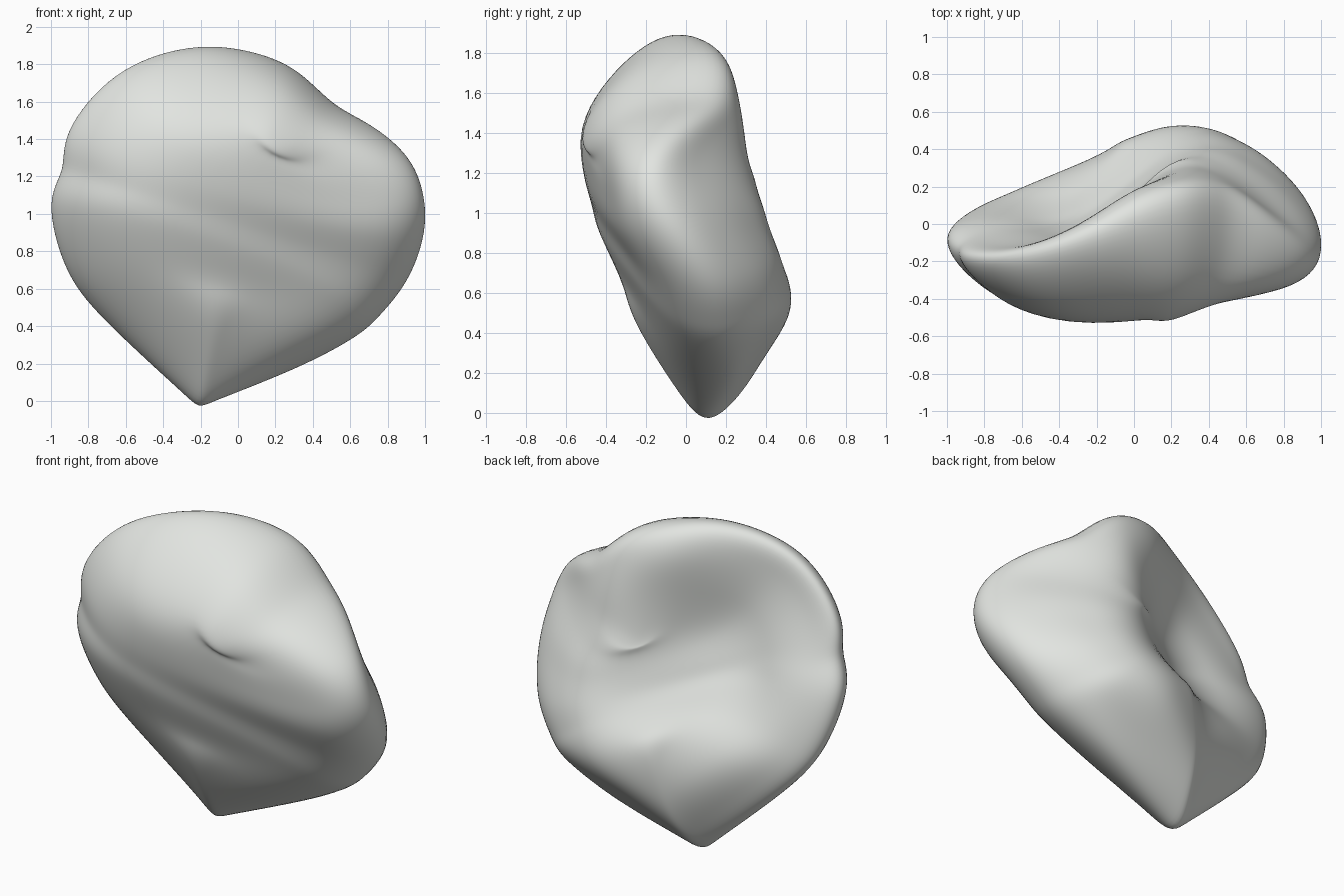
import bpy
import bmesh

cube = bpy.data.objects.get("Cube")
if cube:
    bpy.data.objects.remove(cube, do_unlink=True)

# Outline of the boulder seen from the front, in hundredths: x, depth, height
outline = [
    (-13, 12, 0), (30, 20, 17), (62, 18, 34), (76, 15, 46), (90, 9, 64), (99, -4, 88), (99, -14, 110),
    (90, -13, 131), (70, -1, 148), (50, 8, 160), (29, 10, 178), (0, 3, 188), (-30, -8, 188),
    (-65, -17, 174), (-90, -17, 145), (-94, -14, 124), (-100, -8, 105), (-92, 0, 72), (-70, 8, 42),
    (-29, 12, 4),
]

# Depths of the rings that fill the outline, one value per outline point
front_inner = [-22, -23, -26, -29, -32, -38, -41, -43, -45, -48, -50, -51, -52, -53, -51, -48, -45, -38, -31, -24]
front_outer = [-4, -6, -8, -11, -16, -27, -32, -34, -34, -33, -30, -28, -31, -37, -35, -32, -29, -20, -13, -5]
back_outer = [30, 35, 40, 37, 30, 18, 10, 6, 16, 24, 24, 17, 2, -11, -10, -4, 2, 10, 18, 25]
back_middle = [41, 51, 51, 48, 43, 35, 30, 27, 29, 30, 26, 17, 5, -6, -4, 0, 5, 14, 26, 37]
back_inner = [45, 46, 45, 43, 41, 39, 37, 35, 33, 29, 24, 18, 11, 5, 4, 6, 10, 18, 29, 40]

MIDDLE_HEIGHT = 95


def add_ring(bm, scale, depths):
    """Scale the outline about its middle and give each point its own depth."""
    ring = []
    for (x, _, z), y in zip(outline, depths):
        height = MIDDLE_HEIGHT + (z - MIDDLE_HEIGHT) * scale
        ring.append(bm.verts.new((x * scale / 100, y / 100, height / 100)))
    return ring


def add_cap(bm, ring):
    """Close a ring with a ladder of four-sided faces from side to side."""
    for i in range(len(ring) // 2 - 1):
        bm.faces.new((ring[i], ring[i + 1], ring[-i - 2], ring[-i - 1]))


def bridge(bm, first, second):
    """Join two rings with a band of four-sided faces."""
    for i in range(len(first)):
        bm.faces.new((first[i - 1], first[i], second[i], second[i - 1]))


def smoothed_position(vert):
    """Where a corner ends up once the cage is rounded."""
    n = len(vert.link_edges)
    near = [edge.other_vert(vert) for edge in vert.link_edges]
    total = vert.co * n * n
    for other in near:
        total += other.co * 4
    for face in vert.link_faces:
        for other in face.verts:
            if other is not vert and other not in near:
                total += other.co
    return total / (n * (n + 5))


def fit_cage(bm, cap_verts, rounds):
    """Push the cage outward until its rounded surface meets the given points."""
    targets = [(vert, vert.co.copy()) for vert in bm.verts]
    for _ in range(rounds):
        moves = [target - smoothed_position(vert) for vert, target in targets]
        for (vert, _target), move in zip(targets, moves):
            if vert in cap_verts:
                move.x = move.z = 0
            vert.co += move


# Boulder: rings from the front face, over the rim, to the hollow back
bm = bmesh.new()
rings = [
    add_ring(bm, 0.5, front_inner),
    add_ring(bm, 0.86, front_outer),
    add_ring(bm, 1, [point[1] for point in outline]),
    add_ring(bm, 0.86, back_outer),
    add_ring(bm, 0.62, back_middle),
    add_ring(bm, 0.3, back_inner),
]
for first, second in zip(rings, rings[1:]):
    bridge(bm, first, second)
add_cap(bm, rings[0])
add_cap(bm, rings[-1])
bmesh.ops.recalc_face_normals(bm, faces=bm.faces)
fit_cage(bm, set(rings[0] + rings[-1]), 4)
for face in bm.faces:
    face.smooth = True

mesh = bpy.data.meshes.new("boulder")
bm.to_mesh(mesh)
bm.free()
boulder = bpy.data.objects.new("boulder", mesh)
bpy.context.collection.objects.link(boulder)

# Rounded stone surface
rounding = boulder.modifiers.new("rounding", "SUBSURF")
rounding.levels = 3
rounding.render_levels = 3

# Pale grey stone
stone = bpy.data.materials.new("pale grey stone")
stone.use_nodes = True
colour = (0.76, 0.78, 0.75, 1)
stone.diffuse_color = colour
stone.node_tree.nodes["Principled BSDF"].inputs["Base Color"].default_value = colour
mesh.materials.append(stone)
